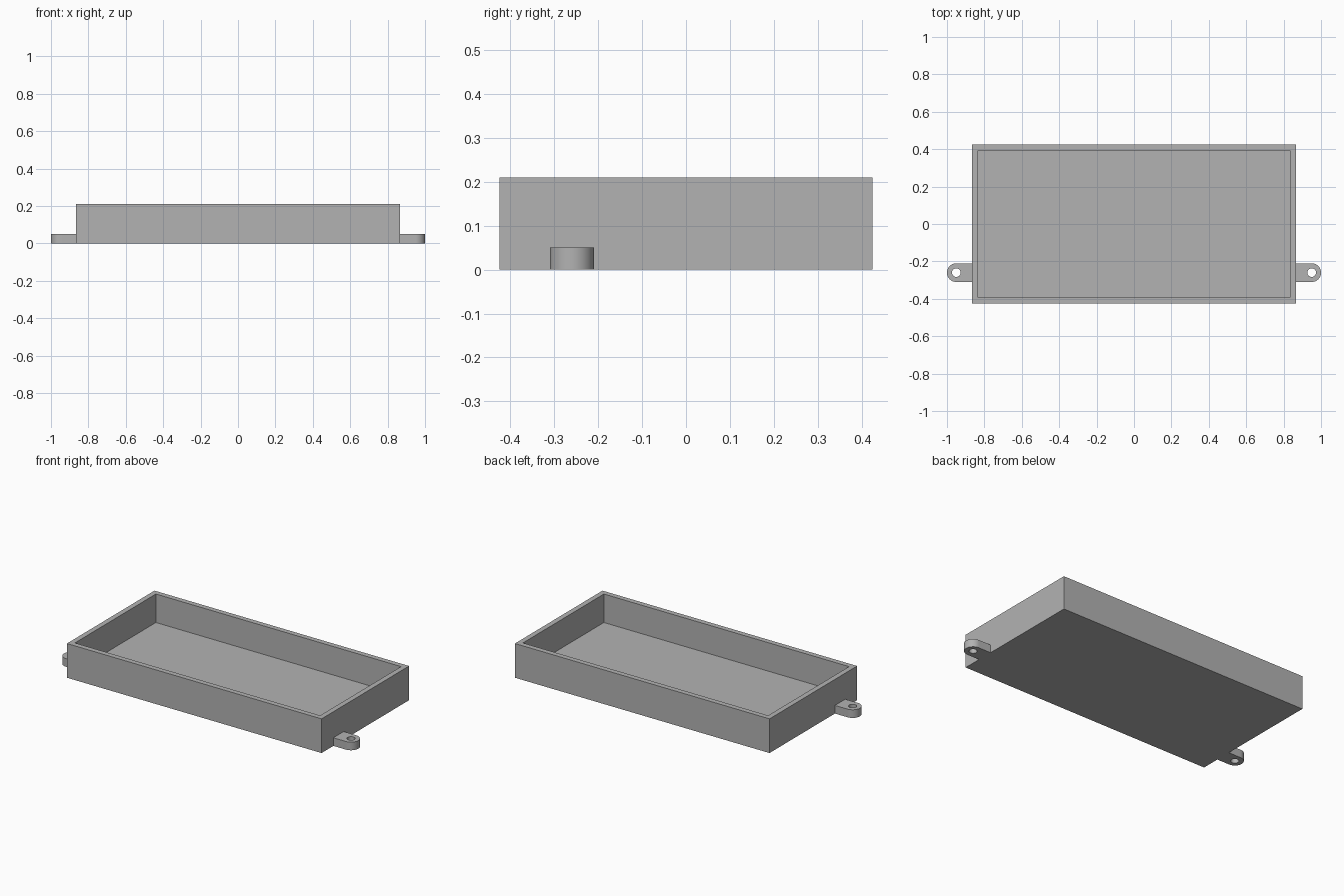
import bpy
import bmesh
from math import cos, sin, tau

HALF_X, HALF_Y, HEIGHT = 0.865, 0.425, 0.21
WALL, FLOOR = 0.032, 0.035
TAB_X, TAB_Y, TAB_R, TAB_H, HOLE_R = 0.95, -0.26, 0.05, 0.05, 0.023

if "Cube" in bpy.data.objects:
    bpy.data.objects.remove(bpy.data.objects["Cube"])

GREY = (0.45, 0.45, 0.45, 1)
grey = bpy.data.materials.new("plain grey")
grey.use_nodes = True
grey.diffuse_color = GREY
grey.node_tree.nodes["Principled BSDF"].inputs["Base Color"].default_value = GREY


def add_object(name, bm):
    bmesh.ops.recalc_face_normals(bm, faces=bm.faces)
    mesh = bpy.data.meshes.new(name)
    bm.to_mesh(mesh)
    bm.free()
    mesh.materials.append(grey)
    obj = bpy.data.objects.new(name, mesh)
    bpy.context.collection.objects.link(obj)
    return obj


# Open tray: a block whose top is inset to the wall thickness and sunk to the floor
bm = bmesh.new()
bmesh.ops.create_cube(bm, size=1)
for v in bm.verts:
    v.co.x *= 2 * HALF_X
    v.co.y *= 2 * HALF_Y
    v.co.z = (v.co.z + 0.5) * HEIGHT
top = max(bm.faces, key=lambda f: f.calc_center_median().z)
bmesh.ops.inset_region(bm, faces=[top], thickness=WALL, use_even_offset=True)
inner = bmesh.ops.extrude_discrete_faces(bm, faces=[top])["faces"][0]
for v in inner.verts:
    v.co.z = FLOOR
add_object("tray", bm)


# Mounting tabs: rounded outer end, square end at the wall, round screw hole
def mounting_tab(name, side, steps=48):
    reach = TAB_X - HALF_X
    bm = bmesh.new()
    rings = []
    for z in (0, TAB_H):
        outer, hole = [], []
        for i in range(steps):
            c, s = cos(tau * i / steps), sin(tau * i / steps)
            if c < -1e-6:
                m = max(abs(c), abs(s))
                x, y = reach * c / m, TAB_R * s / m
            else:
                x, y = TAB_R * c, TAB_R * s
            outer.append(bm.verts.new((side * (TAB_X + x), TAB_Y + y, z)))
            hole.append(bm.verts.new((side * (TAB_X + HOLE_R * c), TAB_Y + HOLE_R * s, z)))
        rings += [outer, hole]
    low_out, low_hole, high_out, high_hole = rings
    for a, b in ((low_out, low_hole), (low_hole, high_hole),
                 (high_hole, high_out), (high_out, low_out)):
        for i in range(steps):
            j = (i + 1) % steps
            bm.faces.new((a[i], a[j], b[j], b[i]))
    obj = add_object(name, bm)
    bpy.ops.object.select_all(action='DESELECT')
    obj.select_set(True)
    bpy.context.view_layer.objects.active = obj
    bpy.ops.object.shade_smooth_by_angle()


mounting_tab("left_mounting_tab", 1)
mounting_tab("right_mounting_tab", -1)
